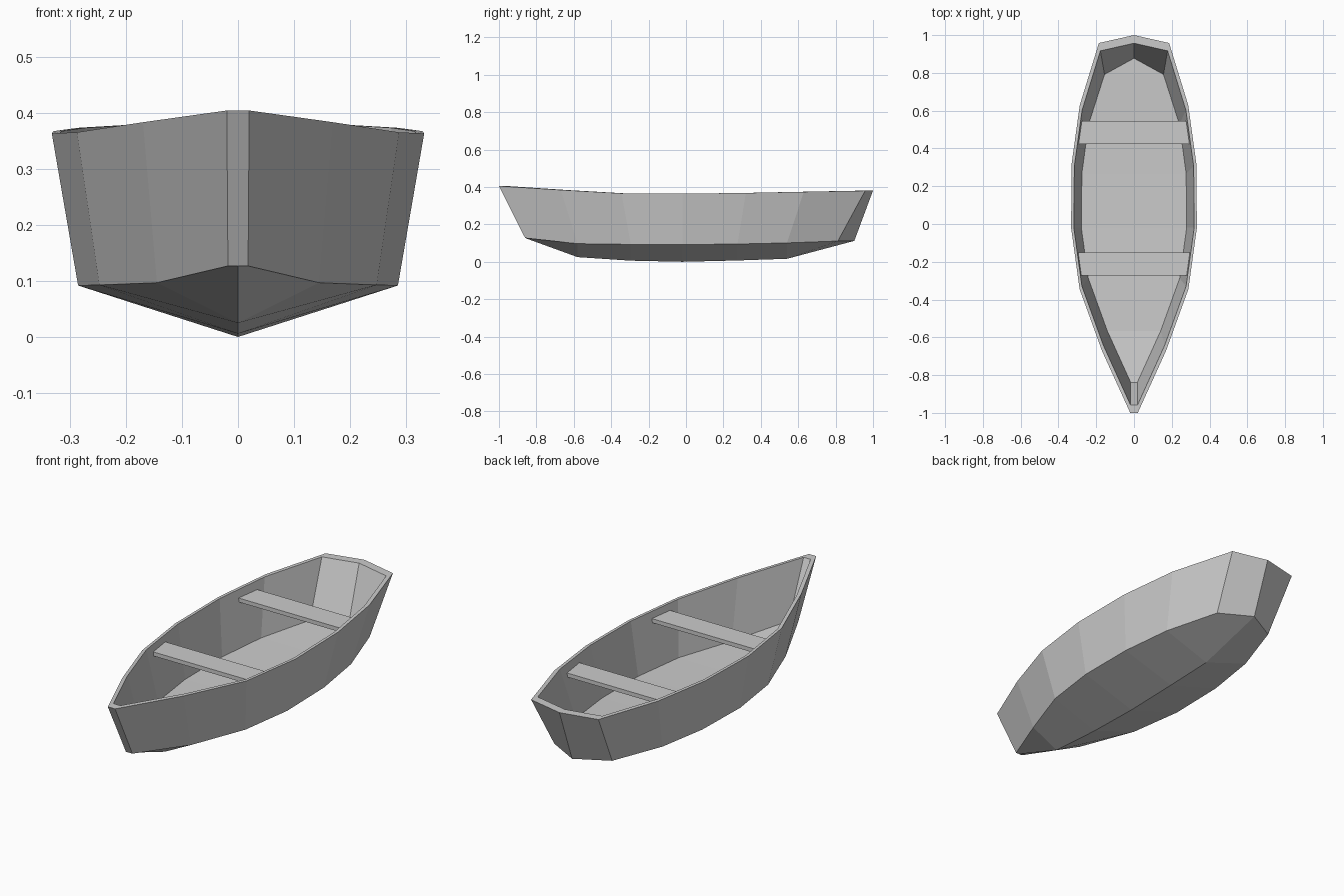
import bpy, bmesh
from mathutils import Vector

if "Cube" in bpy.data.objects:
    bpy.data.objects.remove(bpy.data.objects["Cube"])

# Half-hull rails, bow to stern: (x, y, z)
gunwale = [(0, -1, .405), (.02, -1, .405), (.17, -.67, .384), (.288, -.345, .366),
           (.333, -.02, .364), (.33, .32, .368), (.287, .63, .374),
           (.186, .958, .38), (0, 1, .381)]
chine = [(0, -.86, .127), (.018, -.86, .127), (.145, -.58, .097), (.248, -.295, .093),
         (.286, -.02, .092), (.283, .275, .095), (.247, .54, .101),
         (.16, .812, .111), (0, .9, .112)]
keel = [(0, -.86, .127), (0, -.86, .127), (0, -.58, .025), (0, -.295, .006),
        (0, -.02, 0), (0, .275, .007), (0, .54, .016), (0, .9, .112), (0, .9, .112)]


def scaled(rail, s, lift=0):
    return [(x * s, y * s, z + lift) for x, y, z in rail]


def make_object(name, bm):
    bmesh.ops.remove_doubles(bm, verts=bm.verts, dist=1e-4)
    bmesh.ops.recalc_face_normals(bm, faces=bm.faces)
    me = bpy.data.meshes.new(name)
    bm.to_mesh(me)
    bm.free()
    ob = bpy.data.objects.new(name, me)
    bpy.context.collection.objects.link(ob)
    return ob


# Hull: loft bottom, sides, rim, inner walls and floor, on both sides of the keel
rim = scaled(gunwale, .957)
floor = scaled(chine, .975, .006)
floor_mid = [(0, y, z) for x, y, z in floor]
rails = [keel, chine, gunwale, rim, floor, floor_mid]
bm = bmesh.new()
for side in (1, -1):
    for a, b in zip(rails, rails[1:]):
        for i in range(len(a) - 1):
            pts = []
            for p in (a[i], a[i + 1], b[i + 1], b[i]):
                v = Vector((p[0] * side, p[1], p[2]))
                if all((v - q).length > 1e-4 for q in pts):
                    pts.append(v)
            if len(pts) > 2:
                n = sum(((pts[k] - pts[0]).cross(pts[k + 1] - pts[0])
                         for k in range(1, len(pts) - 1)), Vector())
                if n.length > 1e-7:
                    bm.faces.new([bm.verts.new(v) for v in pts])
make_object("hull", bm)


# Seats: planks tapered to meet the hull sides
def seat(name, y0, w0, y1, w1, top=.332, thick=.02):
    bm = bmesh.new()
    outline = [(-w0, y0), (w0, y0), (w1, y1), (-w1, y1)]
    base = bm.faces.new([bm.verts.new((x, y, top - thick)) for x, y in outline])
    ext = bmesh.ops.extrude_face_region(bm, geom=[base], use_keep_orig=True)
    verts = [g for g in ext["geom"] if isinstance(g, bmesh.types.BMVert)]
    bmesh.ops.translate(bm, verts=verts, vec=(0, 0, thick))
    make_object(name, bm)


seat("front_seat", -.272, .28, -.152, .297)
seat("rear_seat", .423, .297, .546, .28)
